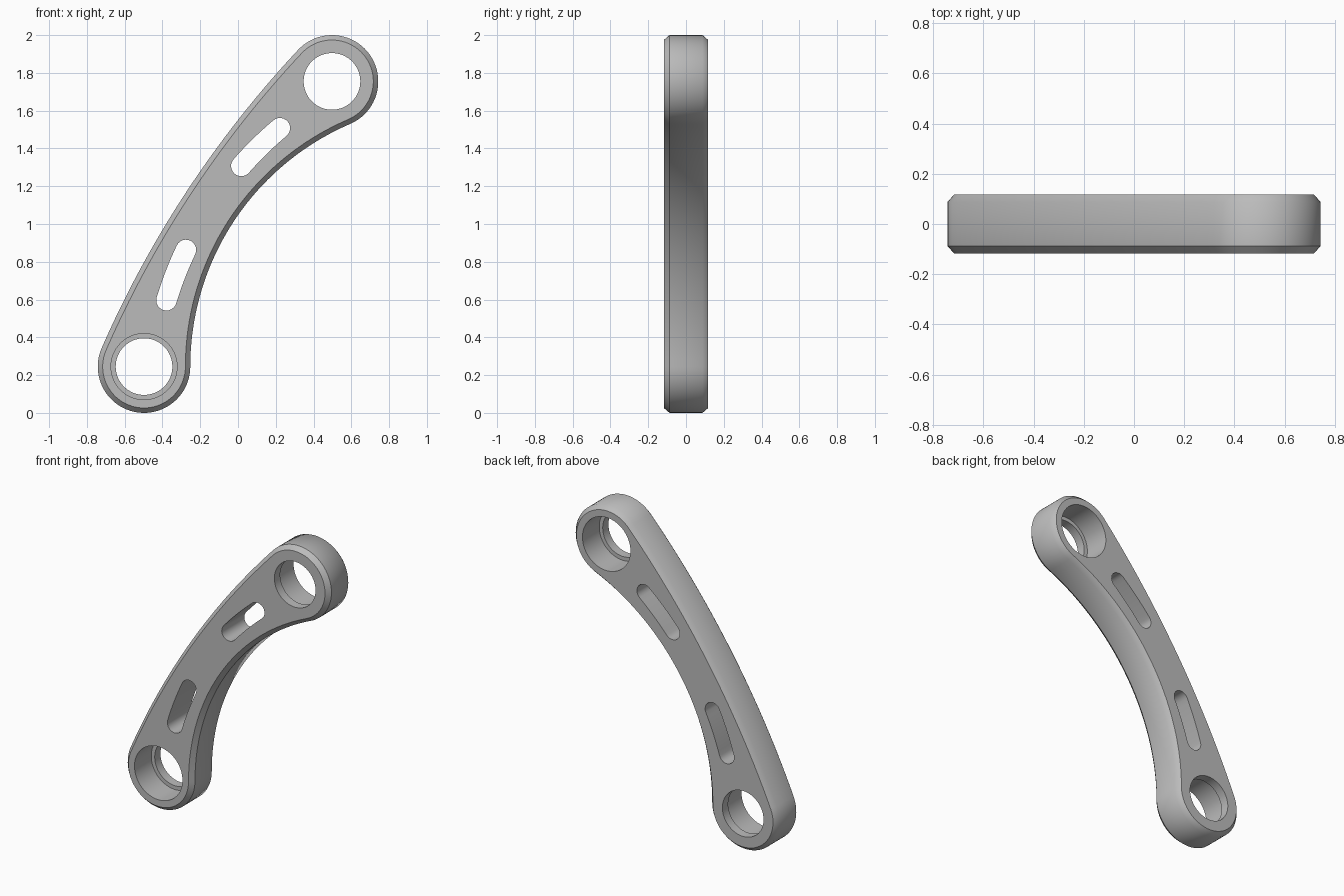
import bpy, bmesh
from math import sin, cos, asin, pi
from mathutils import Vector

cube = bpy.data.objects.get("Cube")
if cube:
    bpy.data.objects.remove(cube, do_unlink=True)

# Main sizes
HUB_R, BORE_R, POCKET_R = 0.245, 0.15, 0.175
HALF_T = 0.1175                      # half thickness
LIP = 0.06                           # thin lip behind each bearing pocket
CHAMFER_IN, CHAMFER_DEEP = 0.026, 0.03
BULGE = 0.077                        # outer edge bow
SLOT_R, SLOT_HALF = 1.925, 0.054

# Local frame: u runs from lower hub to upper hub, n points to the outer edge
top_hub = Vector((0.4975, 0.755))
h = top_hub.length
u = top_hub.normalized()
n = Vector((-u.y, u.x))


def arc(along, across, r, a, b, count):
    """Points on an arc, angle measured from n towards u, last point left out."""
    pts = []
    for i in range(count):
        t = a + (b - a) * i / count
        pts.append(u * (along + r * sin(t)) + n * (across + r * cos(t)))
    return pts


def outline(inset):
    d_out = (h * h + BULGE ** 2) / (2 * BULGE)
    a_out = asin(h / d_out)
    a_in = 0.583
    d_in = h / sin(a_in)
    r = HUB_R - inset
    return (arc(0, BULGE - d_out, d_out + r, -a_out, a_out, 40)
            + arc(h, 0, r, a_out, pi + a_in, 40)
            + arc(0, -d_in * cos(a_in), d_in - r, a_in, -a_in, 40)
            + arc(-h, 0, r, pi - a_in, 2 * pi - a_out, 40))


def slot(a, b):
    c = 0.173 - SLOT_R

    def cap(t):
        return arc(SLOT_R * sin(t), c + SLOT_R * cos(t), SLOT_HALF,
                   t if t == b else t + pi, t + pi if t == b else t + 2 * pi, 12)
    return (arc(0, c, SLOT_R + SLOT_HALF, a, b, 10) + cap(b)
            + arc(0, c, SLOT_R - SLOT_HALF, b, a, 10) + cap(a))


bm = bmesh.new()
front_edges, back_edges, soft_edges = [], [], []


def ring(points, y):
    return [bm.verts.new((p.x, y, p.y + 1)) for p in points]


def ring_edges(verts):
    return [bm.edges.get((verts[i - 1], verts[i])) for i in range(len(verts))]


def loft(levels):
    """Wall through a list of (points, y) from front to back."""
    rings = [ring(p, y) for p, y in levels]
    for a, b in zip(rings, rings[1:]):
        for i in range(len(a)):
            bm.faces.new((a[i - 1], a[i], b[i], b[i - 1]))
    front_edges.extend(ring_edges(rings[0]))
    back_edges.extend(ring_edges(rings[-1]))
    return rings


# Chamfered outer wall
rim = loft([(outline(CHAMFER_IN), -HALF_T),
            (outline(0), -HALF_T + CHAMFER_DEEP),
            (outline(0), HALF_T - CHAMFER_DEEP),
            (outline(CHAMFER_IN), HALF_T)])
soft_edges = set(ring_edges(rim[2]))

# Stepped bearing bores: lower pocket opens to the front, upper to the back
for along, front_r, back_r, step in ((-h, POCKET_R, BORE_R, HALF_T - LIP),
                                     (h, BORE_R, POCKET_R, LIP - HALF_T)):
    loft([(arc(along, 0, r, 0, 2 * pi, 64), y)
          for r, y in ((front_r, -HALF_T), (front_r, step),
                       (back_r, step), (back_r, HALF_T))])

# Two curved through slots
for a, b in ((0.1386, 0.2875), (-0.2875, -0.1386)):
    points = slot(a, b)
    loft([(points, -HALF_T), (points, HALF_T)])

# Flat front and back faces around the openings
for edges, side in ((front_edges, -1), (back_edges, 1)):
    bmesh.ops.triangle_fill(bm, edges=edges, use_beauty=True, normal=(0, side, 0))
bmesh.ops.recalc_face_normals(bm, faces=bm.faces)

# Smooth curved walls, crisp corners
for f in bm.faces:
    f.smooth = True
for e in bm.edges:
    if len(e.link_faces) == 2:
        e.smooth = e in soft_edges or e.calc_face_angle() < 0.5

mesh = bpy.data.meshes.new("link_arm")
bm.to_mesh(mesh)
bm.free()
arm = bpy.data.objects.new("link_arm", mesh)
bpy.context.collection.objects.link(arm)

# Plain grey metal
grey = bpy.data.materials.new("grey")
grey.use_nodes = True
colour = (0.5, 0.5, 0.5, 1)
grey.diffuse_color = colour
grey.node_tree.nodes["Principled BSDF"].inputs["Base Color"].default_value = colour
mesh.materials.append(grey)
